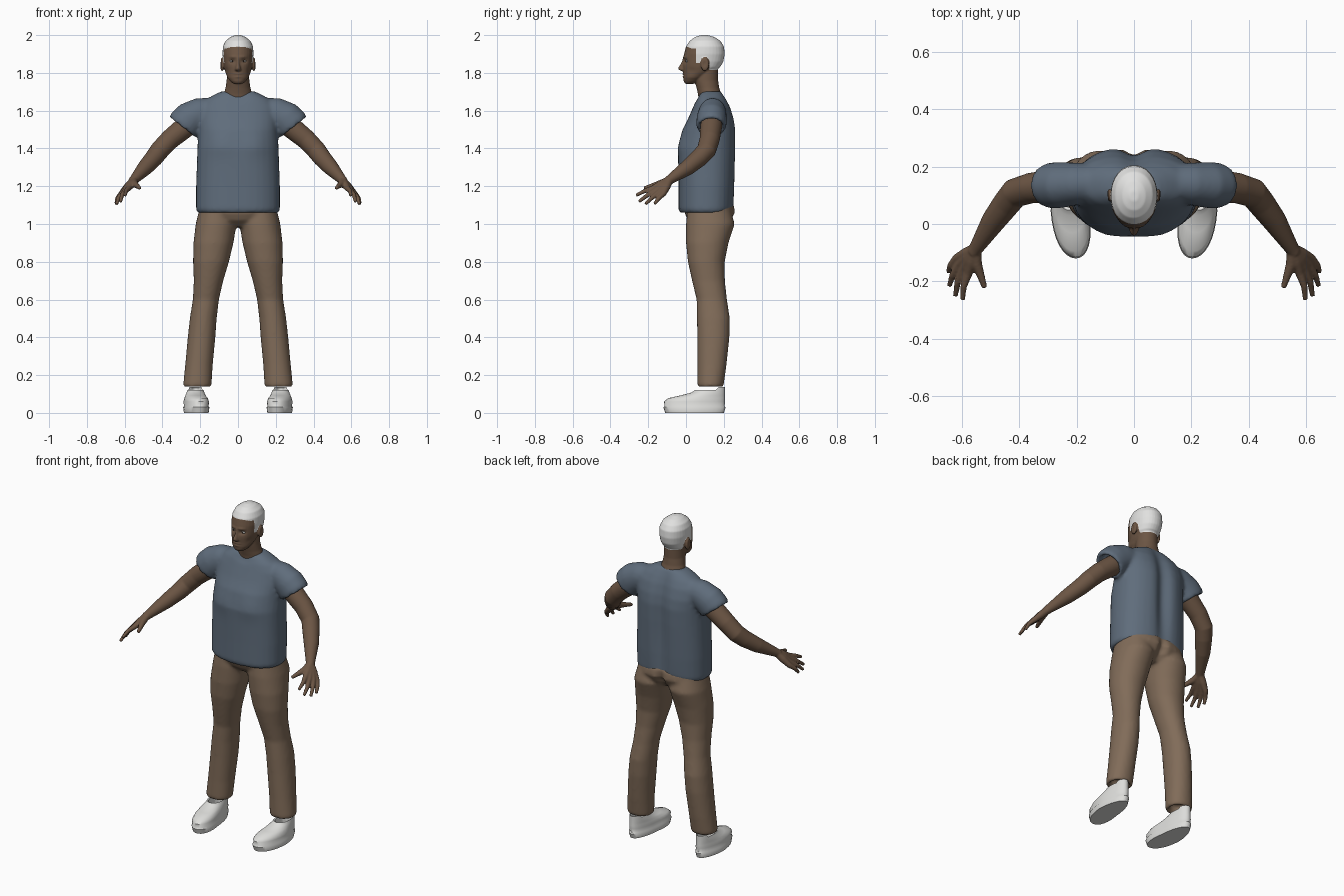
import bpy, bmesh, math
from mathutils import Vector

if "Cube" in bpy.data.objects:
    bpy.data.objects.remove(bpy.data.objects["Cube"])


def material(name, rgb):
    m = bpy.data.materials.new(name)
    m.use_nodes = True
    m.diffuse_color = (*rgb, 1)
    bsdf = m.node_tree.nodes["Principled BSDF"]
    bsdf.inputs["Base Color"].default_value = (*rgb, 1)
    bsdf.inputs["Roughness"].default_value = 0.7
    return m


SKIN = material("brown skin", (0.15, 0.092, 0.058))
HAIR = material("white hair", (0.75, 0.75, 0.74))
SHIRT = material("slate blue cloth", (0.115, 0.152, 0.2))
TROUSERS = material("tan brown cloth", (0.22, 0.15, 0.1))
SHOE = material("off white leather", (0.72, 0.72, 0.7))
EYE = material("eye white", (0.6, 0.6, 0.58))
PUPIL = material("dark pupil", (0.03, 0.02, 0.015))
SIDES = (1, -1)
N = 32


def spow(v, p):
    return math.copysign(abs(v) ** p, v)


def flat_ring(z, cx, rx, yf, yb, power=0.85, side=1, egg=0):
    """Horizontal oval between a front and a back depth."""
    pts = []
    for i in range(N):
        t = math.tau * i / N
        c, s = math.cos(t), math.sin(t)
        x = cx + rx * spow(s, power) * (1 - egg * c)
        pts.append(Vector((side * x, (yf + yb) / 2 + (yb - yf) / 2 * spow(c, power), z)))
    return pts


def tube_rings(path, side=1, squash=1.0):
    """Rings across a path of (x, y, z, radius)."""
    pts = [Vector((side * p[0], p[1], p[2])) for p in path]
    rings = []
    for i, p in enumerate(path):
        d = (pts[min(i + 1, len(pts) - 1)] - pts[max(i - 1, 0)]).normalized()
        u = Vector((0, 1, 0))
        u = (u - d * u.dot(d)).normalized()
        v = d.cross(u)
        rings.append([pts[i] + p[3] * (u * squash * math.cos(math.tau * k / N)
                      + v * math.sin(math.tau * k / N)) for k in range(N)])
    return rings


def loft(bm, rings):
    loops = [[bm.verts.new(p) for p in r] for r in rings]
    for a, b in zip(loops, loops[1:]):
        for i in range(N):
            j = (i + 1) % N
            bm.faces.new((a[i], a[j], b[j], b[i]))
    bm.faces.new(loops[0][::-1])
    bm.faces.new(loops[-1])


def ball(bm, loc, size):
    r = bmesh.ops.create_uvsphere(bm, u_segments=24, v_segments=14, radius=1)
    for v in r["verts"]:
        v.co = Vector([a * s + l for a, s, l in zip(v.co, size, loc)])


def finish(name, bm, mat, voxel=0, smooth=3):
    """Make the object; a voxel size fuses its pieces into one skin."""
    bmesh.ops.recalc_face_normals(bm, faces=bm.faces)
    mesh = bpy.data.meshes.new(name)
    bm.to_mesh(mesh)
    bm.free()
    mesh.materials.append(mat)
    ob = bpy.data.objects.new(name, mesh)
    bpy.context.collection.objects.link(ob)
    if voxel:
        m = ob.modifiers.new("fuse", 'REMESH')
        m.mode = 'VOXEL'
        m.voxel_size = voxel
        s = ob.modifiers.new("soften", 'SMOOTH')
        s.factor = 0.5
        s.iterations = smooth
        bpy.context.view_layer.update()
        ev = ob.evaluated_get(bpy.context.evaluated_depsgraph_get())
        ob.data = bpy.data.meshes.new_from_object(ev)
        ob.modifiers.clear()
    ob.data.shade_smooth()
    return ob


def sculpt(ob, dents):
    """Push the surface softly: (centre, reach, offset), on both sides."""
    for centre, reach, offset in dents:
        for side in (SIDES if centre[0] else (1,)):
            c = Vector((side * centre[0], centre[1], centre[2]))
            o = Vector((side * offset[0], offset[1], offset[2]))
            for v in ob.data.vertices:
                d = v.co - c
                e = sum((a / r) ** 2 for a, r in zip(d, reach))
                if e < 9:
                    v.co += o * math.exp(-e)


# Shirt: body and two hollow-ended sleeves
bm = bmesh.new()
body = [(1.06, .214, -.032, .25), (1.075, .222, -.04, .256), (1.2, .222, -.04, .262),
        (1.4, .215, -.042, .268), (1.5, .21, -.018, .268), (1.56, .213, .012, .258),
        (1.62, .205, .038, .238), (1.66, .17, .053, .217), (1.69, .115, .066, .198),
        (1.703, .085, .075, .188)]
loft(bm, [flat_ring(z, 0, rx, f, b) for z, rx, f, b in body])
sleeve = [(.1, .145, 1.6, .07), (.2, .14, 1.585, .084), (.255, .136, 1.557, .091),
          (.285, .134, 1.527, .091), (.296, .134, 1.513, .086),
          (.294, .134, 1.515, .068), (.27, .135, 1.54, .066)]
for s in SIDES:
    rings = tube_rings(sleeve[:5], s, .88)
    axis = Vector((s * .62, 0, -.78))
    for shrink, back in ((.78, 0), (.74, .04)):
        c = sum(rings[4], Vector()) / N
        rings.append([c + (p - c) * shrink - axis * back for p in rings[4]])
    loft(bm, rings)
shirt = finish("shirt", bm, SHIRT, .01, 6)
sculpt(shirt, [((0, .27, 1.4), (.045, .08, .4), (0, -.03, 0)),
               ((0, .05, 1.69), (.07, .05, .04), (0, 0, -.018)),
               ((.1, -.04, 1.43), (.07, .06, .07), (0, -.008, 0)),
               ((0, .26, 1.06), (.15, .08, .05), (0, 0, .025))])

# Trousers: two open-ended legs and the seat
bm = bmesh.new()
leg = [(1.1, .11, .09, .01, .23), (1.0, .116, .108, 0, .258), (.9, .13, .106, 0, .225),
       (.8, .143, .095, .01, .205), (.7, .156, .078, .032, .206), (.6, .17, .069, .056, .217),
       (.5, .184, .071, .058, .232), (.4, .193, .073, .06, .23), (.25, .207, .073, .061, .214),
       (.15, .215, .075, .06, .2), (.135, .215, .07, .063, .196), (.14, .215, .054, .08, .18),
       (.19, .213, .052, .08, .18)]
for s in SIDES:
    loft(bm, [flat_ring(*r, power=.95, side=s) for r in leg])
seat = [(.985, .08, .05, .19), (1.02, .17, .01, .24), (1.06, .207, -.008, .262),
        (1.1, .205, 0, .255), (1.14, .19, .02, .22)]
loft(bm, [flat_ring(z, 0, rx, f, b) for z, rx, f, b in seat])
trousers = finish("trousers", bm, TROUSERS, .01, 5)
sculpt(trousers, [((0, .26, 1.03), (.025, .06, .07), (0, -.03, 0))])

# Arms with hands: each finger runs from the wrist through its knuckle
bm = bmesh.new()
arm = [(.2, .14, 1.575, .06), (.29, .132, 1.505, .057), (.36, .125, 1.448, .053),
       (.415, .108, 1.39, .051), (.445, .07, 1.35, .048), (.49, .01, 1.3, .042),
       (.55, -.085, 1.235, .025), (.56, -.1, 1.225, .023)]
wrist = Vector((.552, -.088, 1.232))
fingers = [((.578, -.172, 1.19), (.597, -.264, 1.152)), ((.595, -.16, 1.178), (.622, -.25, 1.118)),
           ((.609, -.142, 1.168), (.643, -.215, 1.105)), ((.618, -.12, 1.16), (.647, -.167, 1.106))]
for s in SIDES:
    loft(bm, tube_rings(arm, s))
    for knuckle, tip in fingers:
        k, t = Vector(knuckle), Vector(tip)
        mid = k.lerp(t, .5) + Vector((.006, 0, .004))
        loft(bm, tube_rings([(*wrist, .021), (*wrist.lerp(k, .5), .021), (*k, .0155),
                             (*mid, .0115), (*t, .0085)], s))
    loft(bm, tube_rings([(*wrist, .02), (.548, -.14, 1.212, .019), (.532, -.185, 1.2, .013),
                         (.52, -.222, 1.19, .009)], s))
finish("arms", bm, SKIN, .005, 2)

# Head: neck, skull, nose and ears
bm = bmesh.new()
neck = [(1.64, .085, .07, .2), (1.69, .075, .063, .187), (1.72, .066, .056, .176),
        (1.76, .06, .045, .17), (1.82, .058, .05, .17)]
loft(bm, [flat_ring(z, 0, rx, f, b, 1) for z, rx, f, b in neck])
skull = [(1.742, .024, -.004, .04), (1.755, .04, -.012, .07), (1.775, .056, -.014, .095),
         (1.8, .066, -.014, .135), (1.83, .074, -.017, .18), (1.86, .078, -.015, .198),
         (1.9, .082, -.01, .205), (1.94, .08, 0, .201), (1.97, .066, .02, .182),
         (1.99, .04, .048, .15), (2.0, .014, .08, .115)]
loft(bm, [flat_ring(z, 0, rx, f, b, .95) for z, rx, f, b in skull])
nose = [(1.808, .012, -.022, .02), (1.817, .018, -.04, .02), (1.826, .015, -.042, .02),
        (1.85, .01, -.027, .02), (1.88, .009, -.016, .02)]
loft(bm, [flat_ring(z, 0, rx, f, b, 1) for z, rx, f, b in nose])
for s in SIDES:
    ball(bm, (s * .084, .1, 1.845), (.012, .022, .036))
head = finish("head", bm, SKIN, .0045, 2)
sculpt(head, [((.031, -.01, 1.862), (.018, .03, .011), (0, .011, 0)),
              ((.03, -.01, 1.885), (.025, .02, .007), (0, -.005, 0)),
              ((0, -.015, 1.793), (.02, .02, .006), (0, -.005, 0)),
              ((0, -.015, 1.78), (.016, .02, .006), (0, -.004, 0)),
              ((0, -.015, 1.787), (.022, .02, .003), (0, .005, 0)),
              ((.07, .02, 1.81), (.02, .03, .02), (-.005, 0, 0)),
              ((.094, .098, 1.848), (.012, .012, .02), (-.007, 0, 0))])

# Hair colour above the hairline, leaving the ears bare
head.data.materials.append(HAIR)
for f in head.data.polygons:
    x, y, z = f.center
    ear = abs(x) > .07 and ((y - .1) / .026) ** 2 + ((z - 1.845) / .04) ** 2 < 1
    top = z > 1.938 - .25 * max(0, abs(x) - .03)
    temple = y > .052 and z > 1.85
    nape = y > .122 and z > 1.815
    f.material_index = int((top or temple or nape) and not ear)

# Eyes
for s, label in zip(SIDES, ("left", "right")):
    for part, mat, y, size in (("eye", EYE, .007, (.014, .008, .006)),
                               ("pupil", PUPIL, .0005, (.0045, .003, .0045))):
        bm = bmesh.new()
        ball(bm, (s * .031, y, 1.862), size)
        finish(label + "_" + part, bm, mat)

# Shoes: sole, welt groove, upper and hollow opening
shoe = [(0, .062, -.11, .2), (.03, .066, -.12, .21), (.036, .062, -.114, .204),
        (.06, .064, -.116, .207), (.078, .059, -.095, .207), (.092, .053, -.03, .206),
        (.108, .047, .03, .206), (.122, .042, .048, .206), (.118, .036, .058, .199),
        (.06, .032, .07, .19)]
for s, label in zip(SIDES, ("left", "right")):
    bm = bmesh.new()
    loft(bm, [flat_ring(z, .225, rx, f, b, .95, s, .14) for z, rx, f, b in shoe])
    for v in bm.verts:
        v.co.x -= s * .022 * max(0, (.05 - v.co.y) / .17)
        if v.co.z > .1 and v.co.y > .17:
            v.co.z += .014
    ob = finish(label + "_shoe", bm, SHOE)
    bpy.ops.object.select_all(action='DESELECT')
    ob.select_set(True)
    bpy.context.view_layer.objects.active = ob
    bpy.ops.object.shade_smooth_by_angle(angle=math.radians(50))
